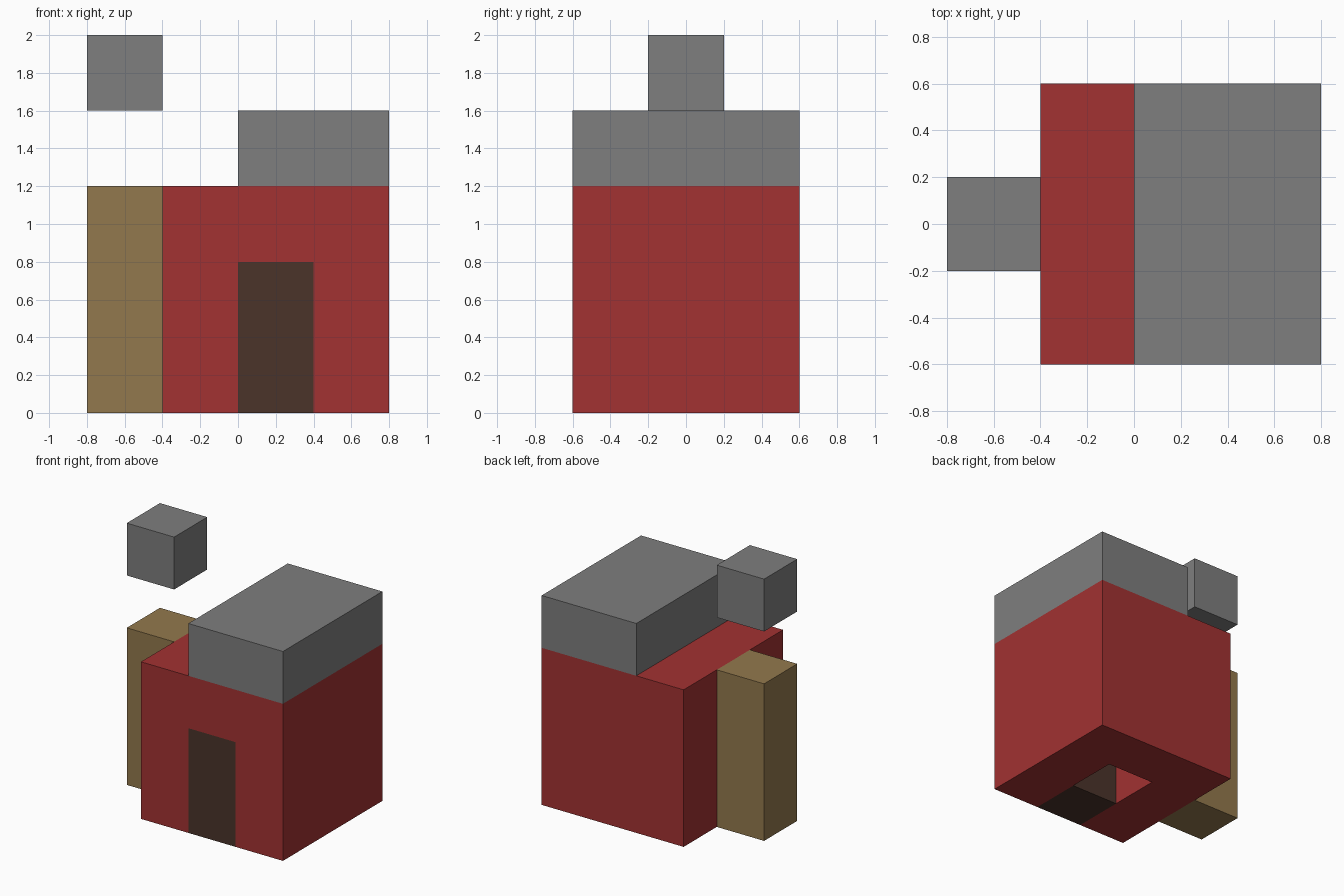
import bpy
import bmesh
from mathutils import Vector

cube = bpy.data.objects.get("Cube")
if cube:
    bpy.data.objects.remove(cube, do_unlink=True)


def material(name, rgb):
    mat = bpy.data.materials.new(name)
    mat.use_nodes = True
    color = (*rgb, 1)
    mat.diffuse_color = color
    bsdf = mat.node_tree.nodes["Principled BSDF"]
    bsdf.inputs["Base Color"].default_value = color
    bsdf.inputs["Roughness"].default_value = 0.9
    return mat


def block(name, low, high, mat):
    """Flat-sided box between two opposite corners."""
    low, high = Vector(low), Vector(high)
    size, center = high - low, (low + high) / 2
    bm = bmesh.new()
    bmesh.ops.create_cube(bm, size=1)
    for v in bm.verts:
        v.co = Vector(a * b for a, b in zip(v.co, size)) + center
    mesh = bpy.data.meshes.new(name)
    bm.to_mesh(mesh)
    bm.free()
    mesh.materials.append(mat)
    obj = bpy.data.objects.new(name, mesh)
    bpy.context.collection.objects.link(obj)
    return obj


red = material("barn red", (0.36, 0.032, 0.032))
gray = material("stone gray", (0.21, 0.21, 0.21))
tan = material("tan wood", (0.29, 0.19, 0.074))
brown = material("dark brown", (0.069, 0.034, 0.023))

# Main body, hollowed by a doorway passage open at the front and below
body = block("body", (-0.4, -0.6, 0), (0.8, 0.6, 1.2), red)
passage = block("passage_cutter", (0, -0.7, -0.1), (0.4, 0.2, 0.8), red)
passage.hide_render = True
passage.hide_viewport = True
passage.display_type = 'WIRE'
cut = body.modifiers.new("passage", 'BOOLEAN')
cut.operation = 'DIFFERENCE'
cut.solver = 'EXACT'
cut.object = passage

# Door fills the front half of the passage
block("door", (0, -0.6, 0), (0.4, -0.2, 0.8), brown)

# Roof block, side pillar and floating block
block("roof", (0, -0.6, 1.2), (0.8, 0.6, 1.6), gray)
block("pillar", (-0.8, -0.2, 0), (-0.4, 0.2, 1.2), tan)
block("floating_block", (-0.8, -0.2, 1.6), (-0.4, 0.2, 2), gray)
